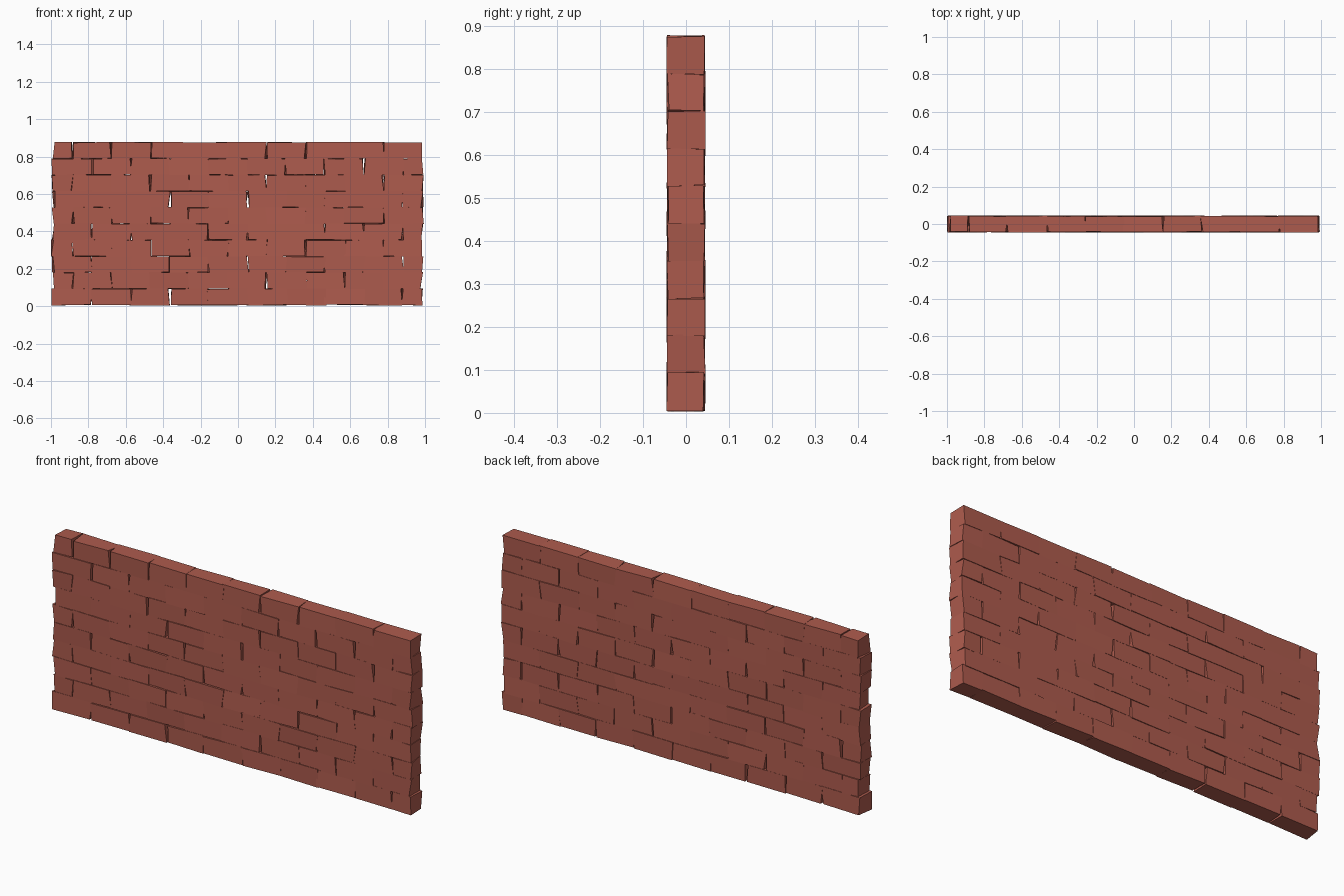
import bpy, bmesh, random
from mathutils import Vector

if "Cube" in bpy.data.objects:
    bpy.data.objects.remove(bpy.data.objects["Cube"])

random.seed(4)
COURSES, FULL = 10, 9
LENGTH, HEIGHT, DEPTH = 0.2075, 0.087, 0.085
LEFT, BASE = -0.988, 0.006
JITTER = Vector((0.009, 0.003, 0.003))

brick_mat = bpy.data.materials.new("red_brick")
brick_mat.diffuse_color = (0.42, 0.105, 0.075, 1)
brick_mat.use_nodes = True
brick_mat.node_tree.nodes["Principled BSDF"].inputs["Base Color"].default_value = brick_mat.diffuse_color


def add_brick(bm, x0, x1, z0):
    """One hand-made brick: a box with slightly wandering corners."""
    verts = bmesh.ops.create_cube(bm, size=1)["verts"]
    shift = random.uniform(-0.002, 0.002)
    for v in verts:
        v.co.x = (x0 + x1) / 2 + v.co.x * (x1 - x0) + shift
        v.co.y *= DEPTH
        v.co.z = z0 + (v.co.z + 0.5) * HEIGHT
        v.co += Vector([random.uniform(-j, j) for j in JITTER])


# Running bond: the half brick alternates between the two ends
for row in range(COURSES):
    bm = bmesh.new()
    widths = [LENGTH] * FULL
    widths.insert(0 if row % 2 else FULL, LENGTH / 2)
    x = LEFT
    for w in widths:
        add_brick(bm, x, x + w, BASE + row * HEIGHT)
        x += w
    mesh = bpy.data.meshes.new(f"brick_course_{row + 1}")
    bm.to_mesh(mesh)
    bm.free()
    mesh.materials.append(brick_mat)
    course = bpy.data.objects.new(mesh.name, mesh)
    bpy.context.collection.objects.link(course)
